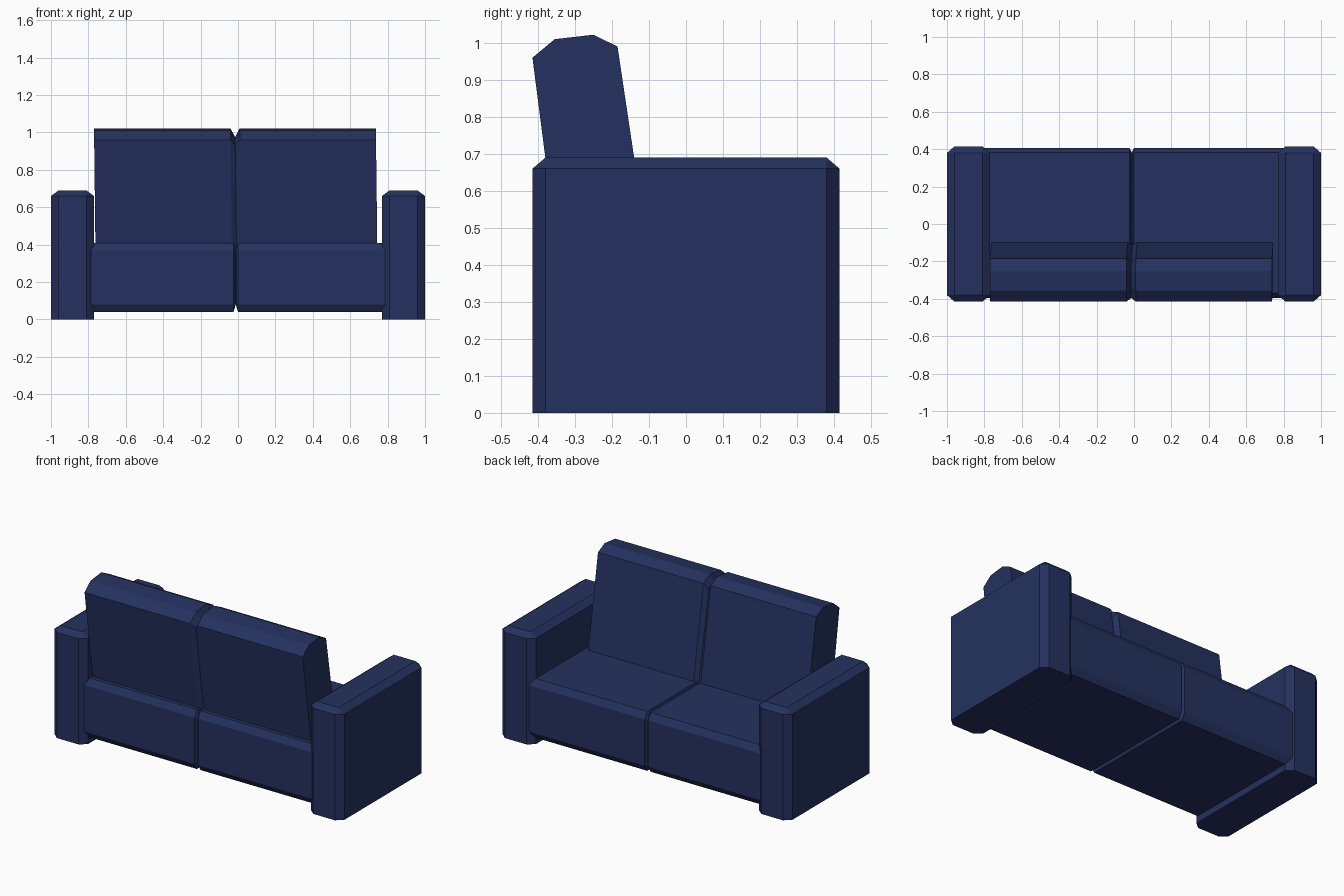
import bpy
import bmesh
from mathutils import Vector

cube = bpy.data.objects.get("Cube")
if cube:
    bpy.data.objects.remove(cube, do_unlink=True)

# Navy upholstery
navy = bpy.data.materials.new("navy_fabric")
navy.use_nodes = True
colour = (0.018, 0.031, 0.115, 1)
navy.diffuse_color = colour
navy.node_tree.nodes["Principled BSDF"].inputs["Base Color"].default_value = colour


def add_object(name, bm):
    bmesh.ops.recalc_face_normals(bm, faces=bm.faces)
    mesh = bpy.data.meshes.new(name)
    bm.to_mesh(mesh)
    bm.free()
    mesh.materials.append(navy)
    obj = bpy.data.objects.new(name, mesh)
    bpy.context.collection.objects.link(obj)
    return obj


def chamfered_box(name, low, high, chamfer, flat_bottom=False):
    """Box with a different chamfer width along each axis."""
    low, high, chamfer = Vector(low), Vector(high), Vector(chamfer)
    size, middle = high - low, (high + low) / 2
    bm = bmesh.new()
    bmesh.ops.create_cube(bm, size=1)
    # Bevel by one unit in stretched space, then scale to the true size
    bmesh.ops.scale(bm, verts=bm.verts, vec=[s / c for s, c in zip(size, chamfer)])
    edges = [e for e in bm.edges
             if not (flat_bottom and all(v.co.z < 0 for v in e.verts))]
    bmesh.ops.bevel(bm, geom=edges, offset=1, segments=1, profile=0.5,
                    affect='EDGES', clamp_overlap=False)
    bmesh.ops.scale(bm, verts=bm.verts, vec=chamfer)
    bmesh.ops.translate(bm, verts=bm.verts, vec=middle)
    return add_object(name, bm)


# Back cushion cross-sections (y, z): full, and drawn in at the centre seam
full = [(-0.33, 0.3), (-0.415, 0.96), (-0.355, 1.01),
        (-0.25, 1.022), (-0.185, 0.99), (-0.082, 0.3)]
drawn_in = [(-0.315, 0.3), (-0.395, 0.93), (-0.345, 0.965),
            (-0.255, 0.975), (-0.205, 0.95), (-0.097, 0.3)]


def back_cushion(name, outer, shoulder, seam):
    bm = bmesh.new()
    rings = []
    for x, section in ((outer, full), (shoulder, full), (seam, drawn_in)):
        rings.append([bm.verts.new((x - 0.012 * (z - 0.7), y, z)) for y, z in section])
    for a, b in zip(rings, rings[1:]):
        for i in range(len(a)):
            j = (i + 1) % len(a)
            bm.faces.new((a[i], a[j], b[j], b[i]))
    bm.faces.new(rings[0])
    bm.faces.new(rings[-1])
    return add_object(name, bm)


# Arms
for side, low_x, high_x in (("right", -1, -0.77), ("left", 0.77, 1)):
    chamfered_box(side + "_arm", (low_x, -0.415, 0), (high_x, 0.415, 0.69),
                  (0.04, 0.035, 0.03), flat_bottom=True)

# Seat cushions, tucked into the arms and meeting at the centre seam
seam_x = -0.012
for side, low_x, high_x in (("right", -0.83, seam_x), ("left", seam_x, 0.83)):
    chamfered_box(side + "_seat", (low_x, -0.395, 0.04), (high_x, 0.407, 0.41),
                  (0.012, 0.025, 0.04))

# Back cushions
back_cushion("right_back_cushion", -0.766, -0.037, seam_x)
back_cushion("left_back_cushion", 0.741, 0.013, seam_x)
